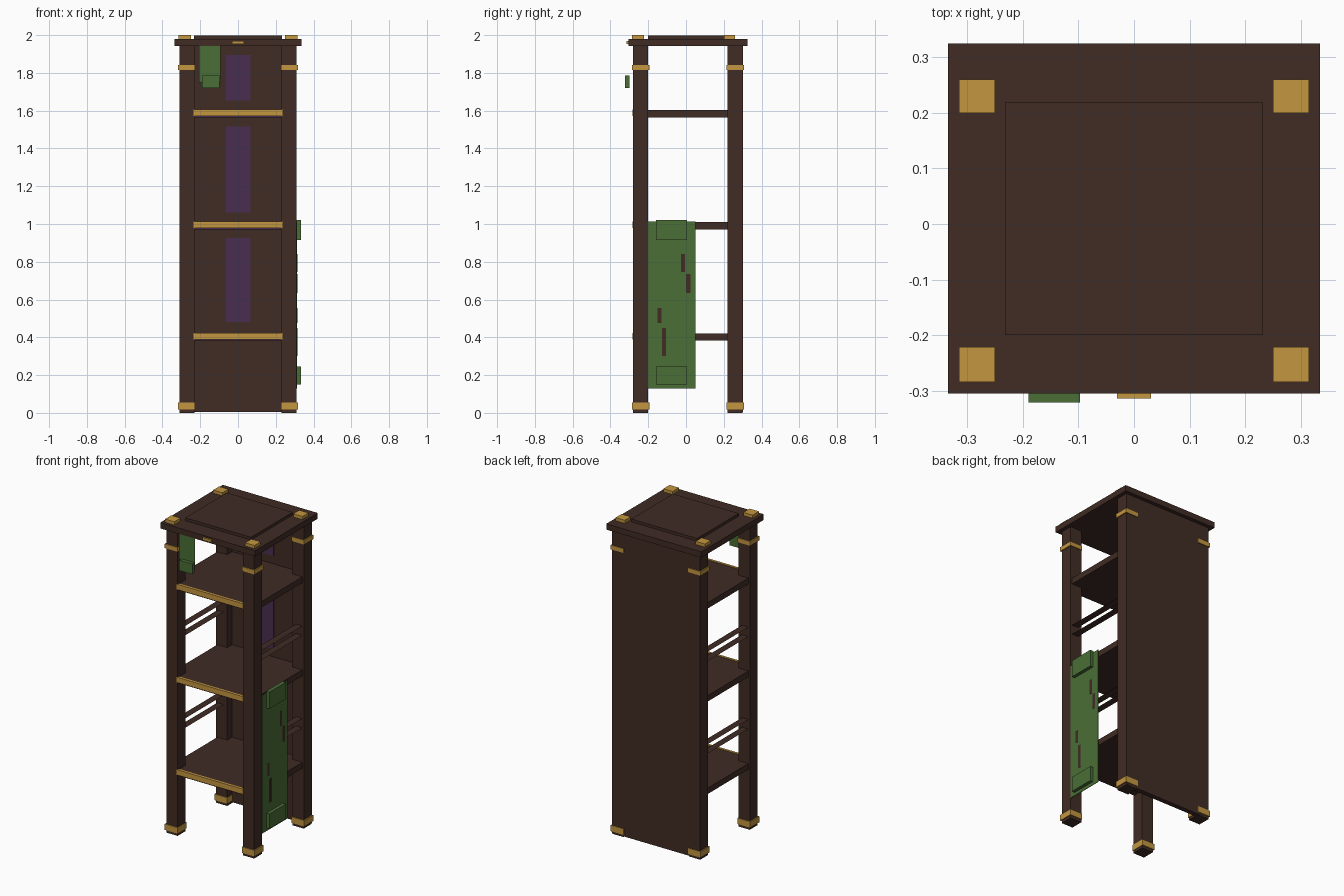
import bpy
import bmesh

if "Cube" in bpy.data.objects:
    bpy.data.objects.remove(bpy.data.objects["Cube"], do_unlink=True)


def material(name, rgb):
    m = bpy.data.materials.new(name)
    m.use_nodes = True
    m.diffuse_color = (*rgb, 1)
    m.node_tree.nodes["Principled BSDF"].inputs["Base Color"].default_value = (*rgb, 1)
    return m


WOOD = material("dark_wood", (0.052, 0.025, 0.018))
GOLD = material("aged_gold", (0.55, 0.305, 0.05))
GREEN = material("green_cloth", (0.069, 0.157, 0.037))
PURPLE = material("deep_purple", (0.066, 0.026, 0.08))


def block(name, x, y, z, mat):
    """Box from three (low, high) ranges; an equal pair makes a flat sheet."""
    bm = bmesh.new()
    bmesh.ops.create_cube(bm, size=1)
    for v in bm.verts:
        v.co = [r[0] if c < 0 else r[1] for c, r in zip(v.co, (x, y, z))]
    flat = [r[0] == r[1] for r in (x, y, z)]
    if any(flat):
        axis = flat.index(True)
        doomed = [f for f in bm.faces if abs(f.normal[axis]) < 0.5]
        bm.normal_update()
        side = sorted(bm.faces, key=lambda f: f.calc_area())[-1]
        doomed = [f for f in bm.faces if f != side]
        bmesh.ops.delete(bm, geom=doomed, context="FACES")
    me = bpy.data.meshes.new(name)
    bm.to_mesh(me)
    bm.free()
    me.materials.append(mat)
    ob = bpy.data.objects.new(name, me)
    bpy.context.collection.objects.link(ob)
    return ob


def side_range(s, a, b):
    return (a, b) if s > 0 else (-b, -a)


# Legs with gold feet, collars and caps
for s, side in ((1, "left"), (-1, "right")):
    for y, cap_y, end in (((-0.28, -0.2), (-0.285, -0.222), "front"),
                          ((0.22, 0.3), (0.2, 0.26), "back")):
        tag = f"{end}_{side}"
        block(f"{tag}_leg", side_range(s, 0.23, 0.31), y, (0, 1.95), WOOD)
        band_x = side_range(s, 0.228, 0.317)
        band_y = (y[0] - 0.006, y[1] + 0.006)
        block(f"{tag}_foot_band", band_x, band_y, (0.017, 0.055), GOLD)
        block(f"{tag}_collar", band_x, band_y, (1.815, 1.842), GOLD)
        block(f"{tag}_cap", side_range(s, 0.25, 0.315), cap_y, (1.975, 2.0), GOLD)

# Back panel with purple inlays
block("back_panel", (-0.31, 0.31), (0.27, 0.301), (0.005, 1.95), WOOD)
for z in ((0.48, 0.925), (1.06, 1.515), (1.655, 1.895)):
    block("back_inlay", (-0.065, 0.065), (0.264, 0.271), z, PURPLE)

# Shelves with gold front trim
for top in (0.42, 1.01, 1.603):
    block("shelf", (-0.3, 0.3), (-0.27, 0.28), (top - 0.038, top), WOOD)
    block("shelf_trim", (-0.235, 0.235), (-0.283, -0.268), (top - 0.031, top + 0.003), GOLD)
    block("shelf_lining", (-0.23, 0.23), (-0.274, -0.269), (top - 0.038, top - 0.031), PURPLE)

# Thin side rails between the shelves
for s in (1, -1):
    for base in (0.64, 1.23):
        for z in (base, base + 0.06):
            block("side_rail", side_range(s, 0.255, 0.3), (-0.21, 0.23), (z, z), WOOD)

# Top slab, raised panel and front plate
block("top_slab", (-0.335, 0.335), (-0.305, 0.325), (1.943, 1.98), WOOD)
block("top_panel", (-0.232, 0.232), (-0.2, 0.22), (1.975, 1.998), WOOD)
block("front_plate", (-0.031, 0.031), (-0.314, -0.3), (1.953, 1.97), GOLD)

# Small hanging cloth at the front
block("front_cloth", (-0.207, -0.092), (-0.3, -0.3), (1.75, 1.943), GREEN)
block("front_cloth_weight", (-0.19, -0.097), (-0.322, -0.3), (1.72, 1.786), GREEN)

# Long cloth on the side, with weights and tears
block("side_cloth", (0.309, 0.313), (-0.2, 0.05), (0.13, 1.012), GREEN)
for z in ((0.15, 0.245), (0.915, 1.022)):
    block("side_cloth_weight", (0.31, 0.334), (-0.16, 0.005), z, GREEN)
for y, low, high in ((-0.015, 0.745, 0.84), (0.012, 0.635, 0.735),
                     (-0.14, 0.475, 0.555), (-0.117, 0.3, 0.45)):
    block("cloth_tear", (0.308, 0.314), (y - 0.011, y + 0.011), (low, high), WOOD)
